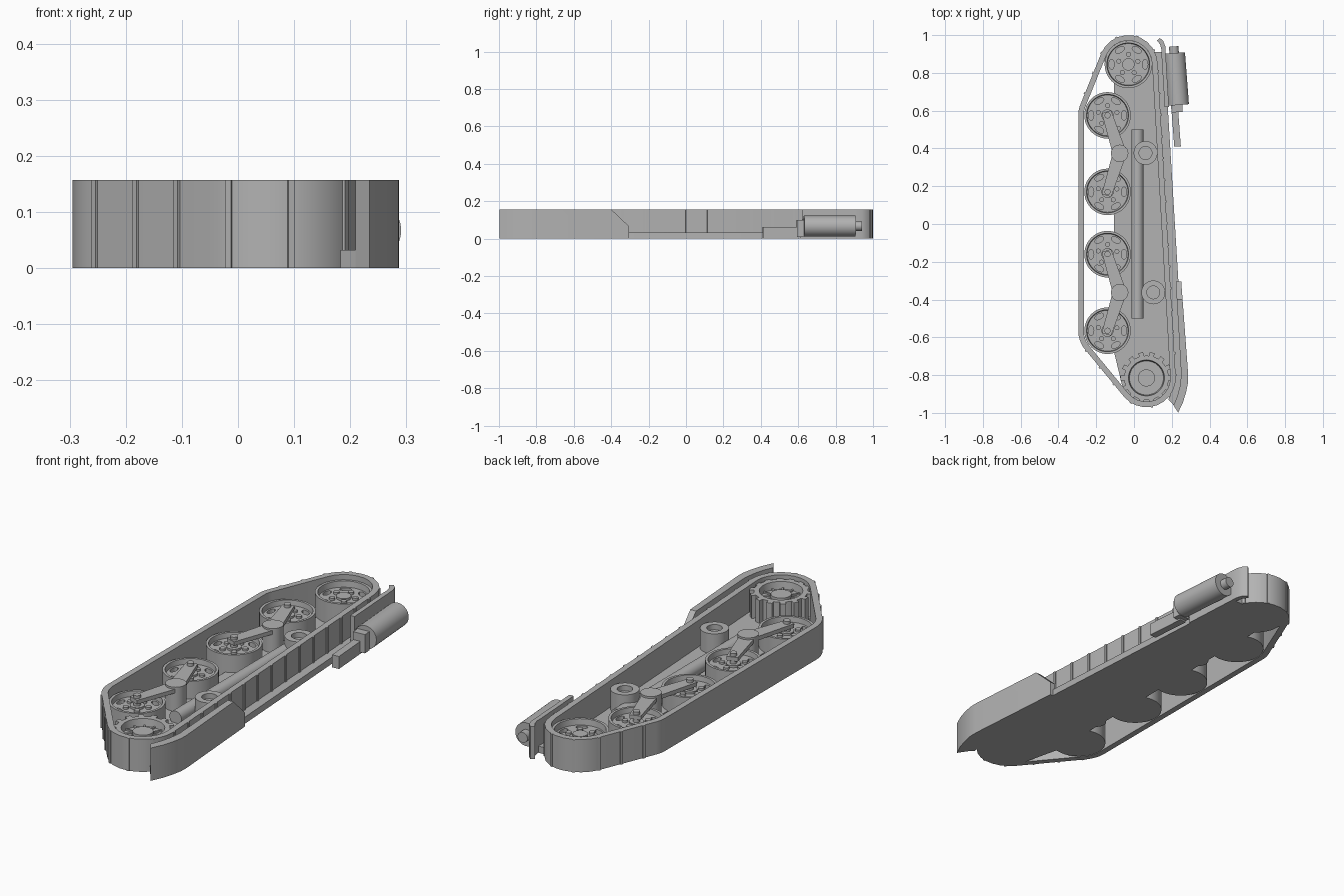
import bpy, bmesh, math
from mathutils import Vector, Matrix

if "Cube" in bpy.data.objects:
    bpy.data.objects.remove(bpy.data.objects["Cube"])

grey = bpy.data.materials.new("plain_grey")
grey.use_nodes = True
grey.diffuse_color = (0.45, 0.45, 0.45, 1)
grey.node_tree.nodes["Principled BSDF"].inputs["Base Color"].default_value = grey.diffuse_color

H = 0.157
parts = []


def finish(name, bm, loc=(0, 0, 0)):
    bmesh.ops.recalc_face_normals(bm, faces=bm.faces)
    mesh = bpy.data.meshes.new(name)
    bm.to_mesh(mesh)
    bm.free()
    mesh.materials.append(grey)
    return place(name, mesh, loc)


def place(name, mesh, loc, scale=(1, 1, 1)):
    ob = bpy.data.objects.new(name, mesh)
    ob.location, ob.scale = loc, scale
    bpy.context.collection.objects.link(ob)
    parts.append(ob)
    return ob


def add_prism(bm, pts, z0, z1):
    face = bm.faces.new([bm.verts.new((p[0], p[1], z0)) for p in pts])
    ext = bmesh.ops.extrude_face_region(bm, geom=[face], use_keep_orig=True)
    verts = [v for v in ext["geom"] if isinstance(v, bmesh.types.BMVert)]
    bmesh.ops.translate(bm, verts=verts, vec=(0, 0, z1 - z0))


def prism(name, pts, z0, z1):
    bm = bmesh.new()
    add_prism(bm, pts, z0, z1)
    return finish(name, bm)


def add_box(bm, centre, size, angle=0):
    m = Matrix.Translation(centre) @ Matrix.Rotation(angle, 4, "Z") @ Matrix.Diagonal((*size, 1))
    bmesh.ops.create_cube(bm, size=1, matrix=m)


def lathe_bm(profile, steps=48):
    bm = bmesh.new()
    vs = [bm.verts.new((r, 0, z)) for r, z in profile]
    edges = [bm.edges.new(p) for p in zip(vs, vs[1:] + vs[:1])]
    bmesh.ops.spin(bm, geom=vs + edges, cent=(0, 0, 0), axis=(0, 0, 1),
                   angle=math.tau, steps=steps, use_merge=True)
    bmesh.ops.remove_doubles(bm, verts=bm.verts, dist=1e-5)
    return bm


def rod(name, a, b, r, seg=32):
    a, b = Vector(a), Vector(b)
    m = Matrix.Translation((a + b) / 2) @ (b - a).to_track_quat("Z", "Y").to_matrix().to_4x4()
    bm = bmesh.new()
    bmesh.ops.create_cone(bm, cap_ends=True, segments=seg, radius1=r, radius2=r,
                          depth=(b - a).length, matrix=m)
    return finish(name, bm)


def polar(c, r, a):
    return Vector((c[0] + r * math.cos(a), c[1] + r * math.sin(a)))


# Running gear layout, counter-clockwise around the belt
SPROCKET, IDLER = (0.066, -0.815), (-0.03, 0.845)
ROAD = [(-0.14, y) for y in (0.575, 0.17, -0.16, -0.565)]
belt = [SPROCKET, IDLER, ROAD[0], ROAD[3]]


def outline(r, steps=10):
    dirs = []
    for i, c in enumerate(belt):
        n = belt[(i + 1) % len(belt)]
        dirs.append(math.atan2(c[0] - n[0], n[1] - c[1]))
    pts = []
    for i, c in enumerate(belt):
        span = (dirs[i] - dirs[i - 1]) % math.tau
        pts += [polar(c, r, dirs[i - 1] + span * k / steps) for k in range(steps + 1)]
    return pts


# Track belt
outer, inner = outline(0.155), outline(0.126)
bm = bmesh.new()
rings = [[bm.verts.new((p.x, p.y, z)) for p in pts]
         for pts, z in ((outer, 0), (outer, H), (inner, H), (inner, 0))]
n = len(outer)
for a, b in zip(rings, rings[1:] + rings[:1]):
    for i in range(n):
        j = (i + 1) % n
        bm.faces.new((a[i], a[j], b[j], b[i]))
finish("track_belt", bm)

# Thin ribs across the belt, left off the flat ground run
bm = bmesh.new()
pitch, travelled, target = 0.115, 0.0, 0.05
for p, q in zip(outer, outer[1:] + outer[:1]):
    length = (q - p).length
    while target < travelled + length:
        at = p.lerp(q, (target - travelled) / length)
        d = q - p
        if not (at.x < -0.285 and abs(at.y) < 0.6):
            add_box(bm, (at.x, at.y, H / 2), (0.012, 0.010, H), math.atan2(d.y, d.x))
        target += pitch
    travelled += length
finish("track_ribs", bm)


# Base plate and the side ledge that follows the slanted belt run
def run_x(y, off):
    return 0.125 + (0.845 - y) * 0.061 + off


prism("base_plate", [(-0.105, 0.8), (-0.105, -0.68)]
      + [polar(SPROCKET, 0.135, math.radians(a)) for a in range(190, 361, 10)]
      + [polar(IDLER, 0.135, math.radians(a)) for a in range(0, 171, 10)], 0, 0.03)
prism("side_ledge", [(run_x(0.91, -0.02), 0.91), (run_x(-0.8, -0.02), -0.8), (0.183, -0.93),
                     (0.215, -0.965), (run_x(-0.8, 0.04), -0.8), (run_x(0.91, 0.04), 0.91)], 0, 0.032)

# Front fender with a sloping rear corner
fender = [(run_x(-0.305, 0.055), -0.305), (0.287, -0.8), (0.286, -0.84), (0.276, -0.89),
          (0.259, -0.945), (0.234, -0.998), (0.209, -0.96), (0.228, -0.915),
          (0.243, -0.86), (0.25, -0.8), (run_x(-0.305, 0.026), -0.305)]
bm = bmesh.new()
add_prism(bm, fender, 0, H)
bmesh.ops.bisect_plane(bm, geom=bm.verts[:] + bm.edges[:] + bm.faces[:], plane_co=(0, -0.4, H),
                       plane_no=(0, 1, 1.05), clear_outer=True)
bmesh.ops.holes_fill(bm, edges=[e for e in bm.edges if e.is_boundary])
finish("front_fender", bm)

# Rear fender curling in behind the idler
prism("rear_fender", [(run_x(0.62, 0.024), 0.62), (run_x(0.62, 0.046), 0.62), (0.168, 0.9),
                      (0.166, 0.94), (0.155, 0.968), (0.137, 0.985), (0.122, 0.972),
                      (0.138, 0.95), (0.146, 0.92), (0.146, 0.89)], 0, H)

# Exhaust
rod("exhaust_drum", (0.214, 0.905, 0.067), (0.235, 0.63, 0.067), 0.056)
rod("exhaust_tip", (0.213, 0.90, 0.067), (0.21, 0.94, 0.067), 0.025, 20)
bm = bmesh.new()
add_box(bm, (0.227, 0.612, 0.055), (0.06, 0.04, 0.09), 0.076)
add_box(bm, (0.223, 0.51, 0.032), (0.035, 0.20, 0.06), 0.076)
finish("exhaust_inlet", bm)

# Road wheel: dished disc, six slots, five bolts
bm = lathe_bm([(0, 0), (0.123, 0), (0.123, 0.115), (0.111, 0.115), (0.108, 0.09),
               (0.032, 0.09), (0.032, 0.1), (0, 0.1)])
wheel = finish("road_wheel_1", bm)
bm = bmesh.new()
for k in range(6):
    m = (Matrix.Rotation(k * math.tau / 6, 4, "Z") @ Matrix.Translation((0.087, 0, 0.09))
         @ Matrix.Diagonal((0.014, 0.026, 1, 1)))
    bmesh.ops.create_cone(bm, cap_ends=True, segments=16, radius1=1, radius2=1, depth=0.06, matrix=m)
cutter = finish("slot_cutter", bm)
cutter.hide_render = True
mod = wheel.modifiers.new("slots", "BOOLEAN")
mod.operation, mod.object = "DIFFERENCE", cutter
baked = bpy.data.meshes.new_from_object(wheel.evaluated_get(bpy.context.evaluated_depsgraph_get()))
wheel.modifiers.clear()
parts.remove(cutter)
bpy.data.objects.remove(cutter)
bm = bmesh.new()
bm.from_mesh(baked)
for k in range(5):
    p = polar((0, 0), 0.052, k * math.tau / 5 + 0.3)
    bmesh.ops.create_cone(bm, cap_ends=True, segments=12, radius1=0.013, radius2=0.013,
                          depth=0.02, matrix=Matrix.Translation((p.x, p.y, 0.09)))
bm.to_mesh(baked)
bm.free()
wheel.data = baked
wheel.location = (*ROAD[0], 0)
for i, c in enumerate(ROAD[1:]):
    place(f"road_wheel_{i + 2}", baked, (*c, 0))
place("idler_wheel", baked, (*IDLER, 0), (1.02, 1.02, 1.15))

# Drive sprocket with teeth and spokes
bm = lathe_bm([(0, 0), (0.118, 0), (0.118, 0.14), (0.095, 0.14), (0.09, 0.105),
               (0.045, 0.105), (0.045, 0.125), (0, 0.125)])
for k in range(14):
    a = k * math.tau / 14
    p = polar((0, 0), 0.122, a)
    add_box(bm, (p.x, p.y, 0.08), (0.03, 0.026, 0.12), a)
for k in range(12):
    a = k * math.tau / 12
    p = polar((0, 0), 0.068, a)
    add_box(bm, (p.x, p.y, 0.105), (0.05, 0.008, 0.014), a)
finish("drive_sprocket", bm, (*SPROCKET, 0))

# Suspension: pivots with two swing arms each, and axle pins
for i, y in enumerate((0.374, -0.363)):
    pivot = Vector((-0.076, y))
    rod(f"pivot_{i + 1}", (*pivot, 0), (*pivot, 0.145), 0.046)
    for j, c in enumerate(ROAD[2 * i:2 * i + 2]):
        hub = Vector(c)
        d = (hub - pivot).normalized()
        s = Vector((-d.y, d.x))
        prism(f"swing_arm_{2 * i + j + 1}", [pivot + s * 0.036, hub + d * 0.02 + s * 0.026,
              hub + d * 0.02 - s * 0.026, pivot - s * 0.036], 0.117, 0.136)
        rod(f"axle_pin_{2 * i + j + 1}", (*hub, 0.09), (*hub, 0.15), 0.016, 20)

# Cross shaft and return rollers
rod("long_shaft", (0.018, -0.5, 0.055), (0.018, 0.5, 0.055), 0.032)
for i, c in enumerate(((0.061, 0.376), (0.102, -0.362))):
    bm = lathe_bm([(0, 0), (0.063, 0), (0.063, 0.125), (0.034, 0.125), (0.034, 0.1), (0, 0.1)])
    finish(f"return_roller_{i + 1}", bm, (*c, 0))

# Smooth shading with sharp edges kept
bpy.ops.object.select_all(action="DESELECT")
for ob in parts:
    ob.select_set(True)
bpy.context.view_layer.objects.active = parts[0]
bpy.ops.object.shade_smooth_by_angle(angle=math.radians(35))
